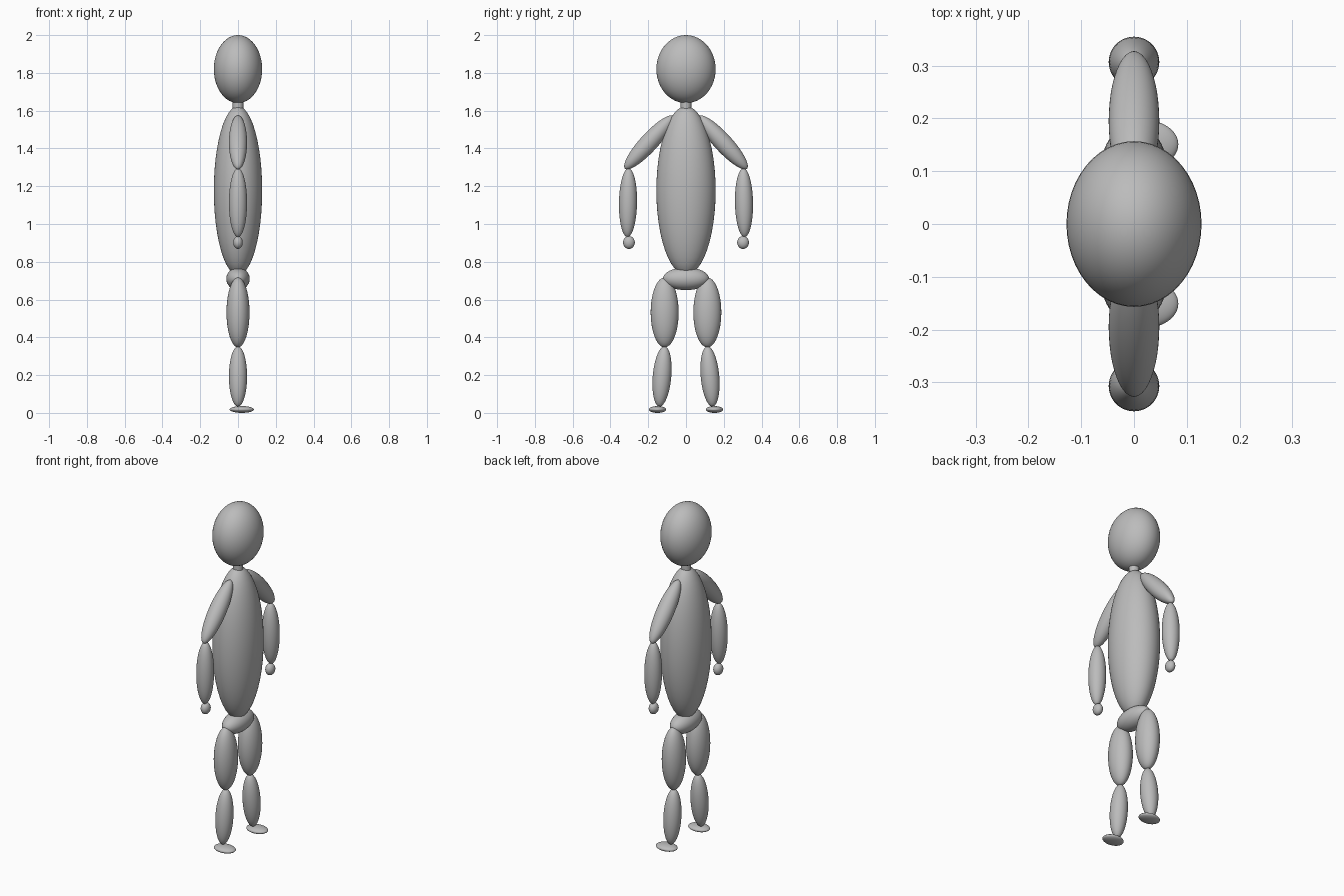
import bpy
from math import radians

if "Cube" in bpy.data.objects:
    bpy.data.objects.remove(bpy.data.objects["Cube"], do_unlink=True)

# One plain grey for the whole figure
grey = bpy.data.materials.new("plain_grey")
grey.use_nodes = True
colour = (0.5, 0.5, 0.5, 1)
grey.diffuse_color = colour
grey.node_tree.nodes["Principled BSDF"].inputs["Base Color"].default_value = colour


def finish(name):
    ob = bpy.context.object
    ob.name = name
    ob.data.materials.append(grey)
    bpy.ops.object.shade_smooth_by_angle()


def ellipsoid(name, centre, radii, tilt=0):
    """Smooth ellipsoid, tilted about x by an angle in degrees."""
    bpy.ops.mesh.primitive_uv_sphere_add(segments=48, ring_count=24, radius=1,
                                         location=centre, rotation=(radians(tilt), 0, 0))
    bpy.context.object.scale = radii
    bpy.ops.object.transform_apply(location=False, rotation=False, scale=True)
    finish(name)


# Head, neck and trunk
ellipsoid("head", (0, 0, 1.82), (0.128, 0.157, 0.18))
bpy.ops.mesh.primitive_cylinder_add(vertices=32, radius=0.028, depth=0.1,
                                    location=(0, 0, 1.625))
finish("neck")
ellipsoid("torso", (0, 0, 1.177), (0.128, 0.157, 0.447))
ellipsoid("pelvis", (0, 0, 0.71), (0.062, 0.122, 0.06))

# Limbs, repeated on both sides: part, y, z, radii, outward tilt
limbs = [
    ("upper_arm", 0.195, 1.432, (0.048, 0.048, 0.189), 42.5),
    ("forearm", 0.307, 1.113, (0.048, 0.048, 0.182), 1),
    ("hand", 0.302, 0.902, (0.025, 0.031, 0.034), 0),
    ("thigh", 0.113, 0.532, (0.061, 0.074, 0.185), 0),
    ("shin", 0.127, 0.193, (0.048, 0.049, 0.16), 5),
    ("foot", 0.151, 0.018, (0.064, 0.046, 0.018), 0),
]
for side, s in (("front", -1), ("rear", 1)):
    for part, y, z, radii, tilt in limbs:
        x = 0.02 if part == "foot" else 0
        ellipsoid(f"{side}_{part}", (x, s * y, z), radii, s * tilt)
